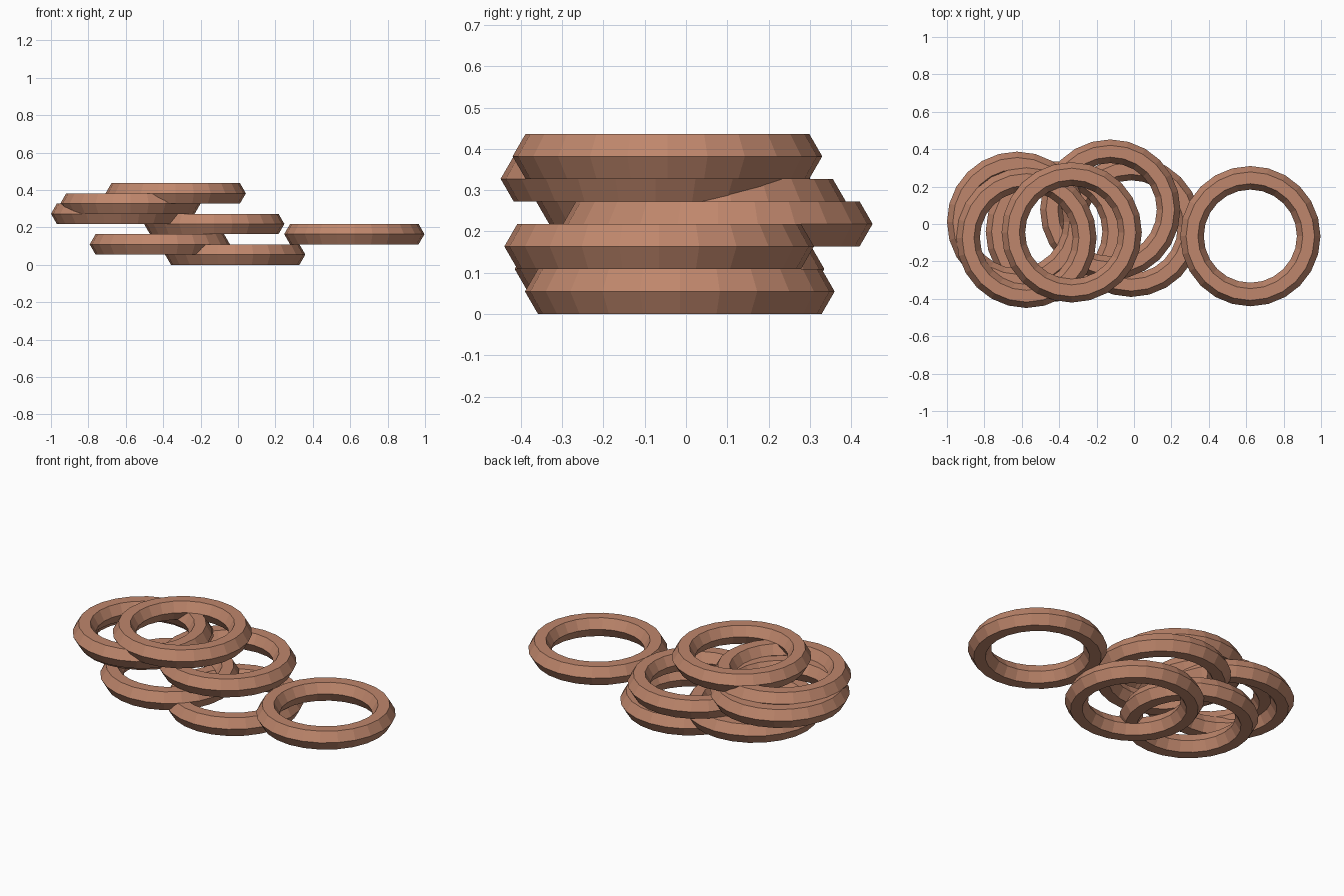
import bpy, math

if "Cube" in bpy.data.objects:
    bpy.data.objects.remove(bpy.data.objects["Cube"])

MINOR = 0.063                       # hexagonal section radius
MAJOR = 0.375 - MINOR               # centre line radius
STEP = MINOR * math.sin(math.pi / 3)  # half the ring thickness

mat = bpy.data.materials.new("terracotta")
mat.diffuse_color = (0.52, 0.24, 0.15, 1)
mat.use_nodes = True
mat.node_tree.nodes["Principled BSDF"].inputs["Base Color"].default_value = mat.diffuse_color

# ring centres, from the lowest to the highest; each sits half a ring higher
centres = [(-0.015, -0.015), (-0.418, -0.04), (0.622, -0.065), (-0.127, 0.077),
           (-0.625, 0.012), (-0.575, -0.074), (-0.333, -0.045)]

for i, (x, y) in enumerate(centres):
    bpy.ops.mesh.primitive_torus_add(
        major_segments=24, minor_segments=6, major_radius=MAJOR,
        minor_radius=MINOR, location=(x, y, STEP * (i + 1)))
    ring = bpy.context.object
    ring.name = f"ring_{i + 1}"
    ring.data.materials.append(mat)
    ring.data.polygons.foreach_set("use_smooth", [False] * len(ring.data.polygons))
